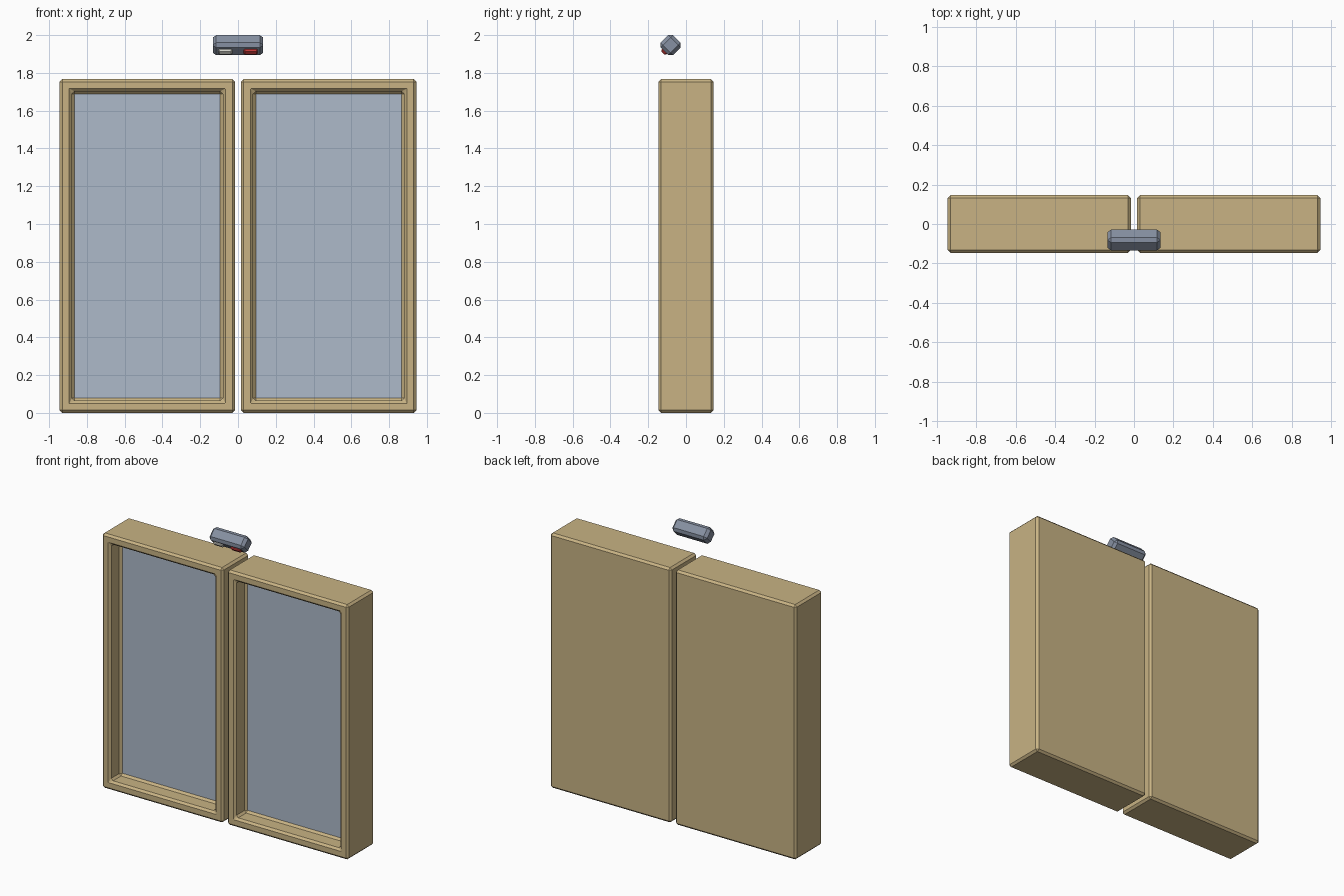
import bpy, bmesh, math
from mathutils import Matrix, Vector

if "Cube" in bpy.data.objects:
    bpy.data.objects.remove(bpy.data.objects["Cube"])


def material(name, rgb):
    m = bpy.data.materials.new(name)
    m.diffuse_color = (*rgb, 1)
    m.use_nodes = True
    m.node_tree.nodes["Principled BSDF"].inputs["Base Color"].default_value = m.diffuse_color
    return m


WOOD = material("tan_frame", (0.58, 0.45, 0.23))
GLASS = material("blue_glass", (0.42, 0.49, 0.59))
STEEL = material("blue_grey", (0.24, 0.28, 0.36))
WHITE = material("white_lens", (0.80, 0.80, 0.74))
RED = material("red_lens", (0.65, 0.05, 0.05))


def box(bm, size):
    bmesh.ops.create_cube(bm, size=1, matrix=Matrix.Diagonal((*size, 1)))


def chamfer(bm, width, mat=-1):
    bmesh.ops.bevel(bm, geom=bm.edges[:], offset=width, segments=1,
                    affect='EDGES', clamp_overlap=True, material=mat)


def finish(bm, name, mats, matrix):
    bmesh.ops.recalc_face_normals(bm, faces=bm.faces[:])
    me = bpy.data.meshes.new(name)
    bm.to_mesh(me)
    bm.free()
    for m in mats:
        me.materials.append(m)
    ob = bpy.data.objects.new(name, me)
    ob.matrix_world = matrix
    bpy.context.collection.objects.link(ob)
    return ob


# Door leaf: chamfered slab with a glazed recess in the front
def door(name, x):
    bm = bmesh.new()
    box(bm, (0.928, 0.292, 1.767))
    bm.faces.ensure_lookup_table()
    front = min(bm.faces, key=lambda f: f.calc_center_median().y)
    bmesh.ops.inset_region(bm, faces=[front], thickness=0.091)
    ret = bmesh.ops.extrude_face_region(bm, geom=[front])
    if front.is_valid:
        bmesh.ops.delete(bm, geom=[front], context='FACES_ONLY')
    verts = [g for g in ret["geom"] if isinstance(g, bmesh.types.BMVert)]
    bmesh.ops.translate(bm, verts=verts, vec=(0, 0.115, 0))
    for f in ret["geom"]:
        if isinstance(f, bmesh.types.BMFace):
            f.material_index = 1
    # leave the flat inset diagonals sharp, chamfer every real corner
    edges = [e for e in bm.edges if len(e.link_faces) == 2 and e.calc_face_angle() > 0.1]
    flat = [e for e in bm.edges if e not in edges]
    bmesh.ops.dissolve_edges(bm, edges=[]) if not flat else None
    bmesh.ops.bevel(bm, geom=edges, offset=0.014, segments=1,
                    affect='EDGES', clamp_overlap=True, material=0)
    finish(bm, name, (WOOD, GLASS), Matrix.Translation((x, 0, 1.767 / 2)))


door("left_door", -0.48)
door("right_door", 0.48)

# Sensor bar turned 45 degrees above the doors
bar = Matrix.Translation((0, -0.081, 1.947)) @ Matrix.Rotation(math.radians(45), 4, 'X')
bm = bmesh.new()
box(bm, (0.267, 0.093, 0.093))
chamfer(bm, 0.018)
finish(bm, "lamp_housing", (STEEL,), bar)

# Two lenses on the lower front face
for name, x, mat in (("white_lens", -0.067, WHITE), ("red_lens", 0.067, RED)):
    bm = bmesh.new()
    box(bm, (0.074, 0.024, 0.036))
    chamfer(bm, 0.007)
    finish(bm, name, (mat,), bar @ Matrix.Translation((x, -0.0465, 0)))
